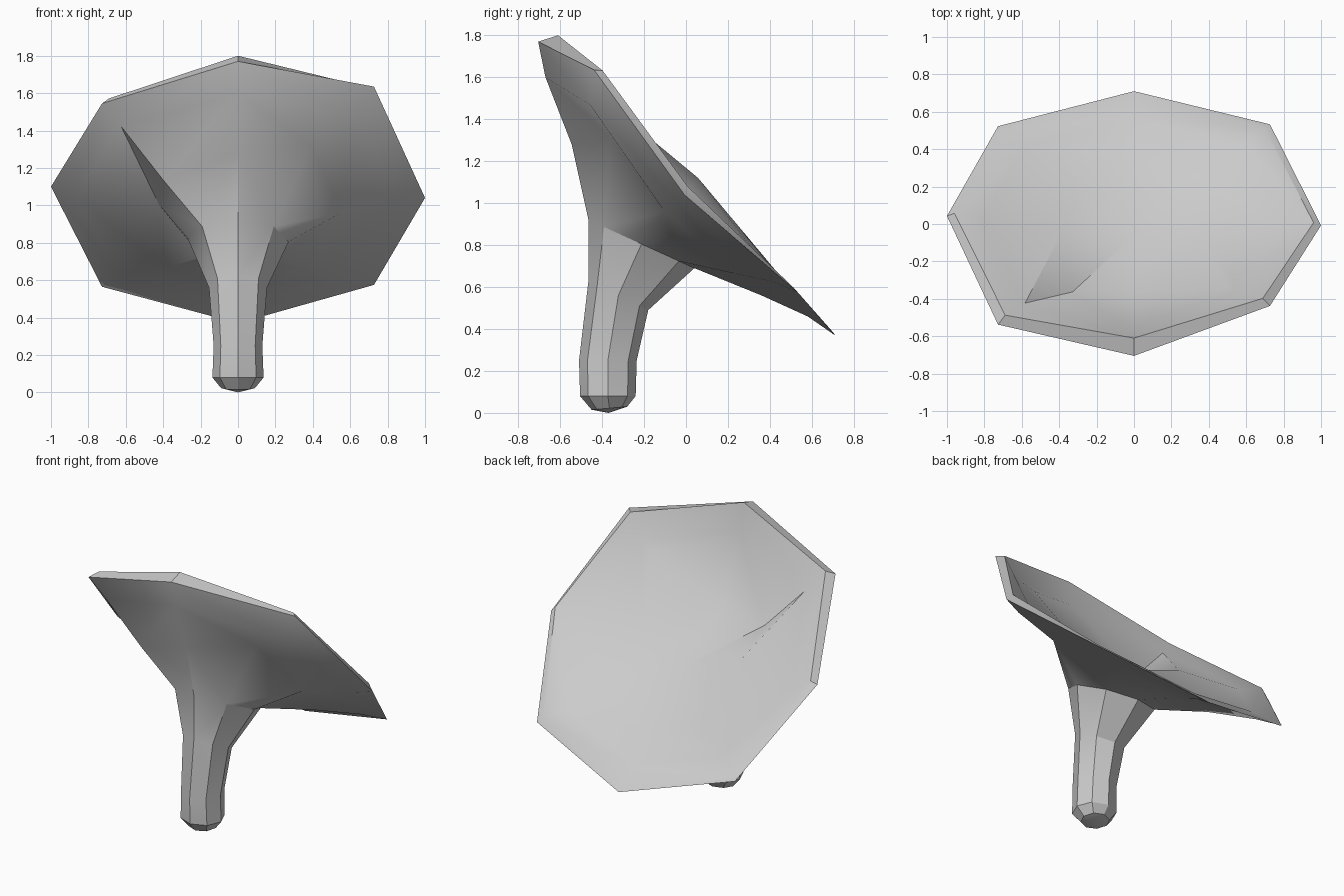
import bpy
import bmesh
import math
from mathutils import Vector

default_cube = bpy.data.objects.get("Cube")
if default_cube:
    bpy.data.objects.remove(default_cube, do_unlink=True)

SIDES = 8


def make_material(name, colour):
    material = bpy.data.materials.new(name)
    material.use_nodes = True
    material.diffuse_color = colour
    for node in material.node_tree.nodes:
        if node.type == "BSDF_PRINCIPLED":
            node.inputs["Base Color"].default_value = colour
            node.inputs["Roughness"].default_value = 0.8
    return material


def tilted_ring(front, back, half_width):
    """Octagon spanning a front and a back (y, z) point; corner 0 is the front."""
    front = Vector((0, *front))
    back = Vector((0, *back))
    centre = (front + back) / 2
    reach = (front - back) / 2
    ring = []
    for i in range(SIDES):
        angle = math.tau * i / SIDES
        side = Vector((half_width * math.sin(angle), 0, 0))
        ring.append(centre + reach * math.cos(angle) + side)
    return ring


def shift_ring(ring, shifts, amount=1.0):
    """Nudge chosen corners of a ring by (x, y, z)."""
    for corner, offset in shifts.items():
        ring[corner] += Vector(offset) * amount
    return ring


# Uneven corners of the cap rim and its lip
rim_wobble = {
    1: (0.02, 0.06, 0.07),
    2: (0, -0.01, -0.03),
    3: (0.02, 0.03, 0),
    5: (-0.02, 0.02, -0.01),
    6: (0, 0.04, 0.03),
    7: (-0.02, -0.04, -0.02),
}
lip_wobble = {
    1: (0.01, 0.02, 0.04),
    2: (0, -0.04, -0.01),
    3: (0.02, 0, 0.01),
    5: (-0.04, 0, -0.02),
    6: (0, 0.01, 0.03),
    7: (-0.01, -0.07, -0.02),
}
# Fold pressed into one side of the funnel, bulge on the other
outer_fold = {
    1: (0, 0.05, 0.14),
    2: (0, -0.01, 0.04),
    6: (0.13, -0.03, 0.08),
    7: (-0.01, -0.04, -0.04),
}
inner_fold = {
    1: (0.18, -0.08, 0.3),
    2: (-0.08, -0.06, 0.05),
    6: (0.07, -0.03, 0.15),
    7: (-0.01, -0.1, 0.03),
}
neck_fold = {6: (0, 0, 0.02)}

# Stem, from the foot up to the flare
stem = [
    tilted_ring((-0.45, 0.015), (-0.28, 0.03), 0.09),
    tilted_ring((-0.505, 0.08), (-0.24, 0.08), 0.137),
    tilted_ring((-0.51, 0.25), (-0.235, 0.25), 0.13),
    tilted_ring((-0.465, 0.63), (-0.18, 0.49), 0.155),
    shift_ring(tilted_ring((-0.465, 0.92), (0.04, 0.69), 0.27), neck_fold),
]
# Underside of the funnel cap
underside = [
    shift_ring(tilted_ring((-0.545, 1.28), (0.36, 0.56), 0.55), outer_fold),
    shift_ring(tilted_ring((-0.67, 1.6), (0.58, 0.46), 0.87), rim_wobble, 0.5),
    shift_ring(tilted_ring((-0.705, 1.77), (0.71, 0.37), 1.0), rim_wobble),
]
# Shallow inside of the funnel, from the middle out to the lip
inside = [
    shift_ring(tilted_ring((-0.37, 1.22), (0.36, 0.62), 0.45), inner_fold),
    shift_ring(tilted_ring((-0.57, 1.61), (0.57, 0.5), 0.81), rim_wobble, 0.5),
    shift_ring(tilted_ring((-0.61, 1.8), (0.705, 0.38), 0.96), lip_wobble),
]

bm = bmesh.new()


def add_loops(rings):
    return [[bm.verts.new(point) for point in ring] for ring in rings]


def bridge(small, large):
    """Plain quads between two loops."""
    for i in range(SIDES):
        j = (i + 1) % SIDES
        bm.faces.new((small[i], small[j], large[j], large[i]))


def bridge_creased(small, large, flipped=()):
    """Triangles between two loops, creased alike on both halves."""
    for i in range(SIDES):
        j = (i + 1) % SIDES
        a, b = (i, j) if i < SIDES // 2 else (j, i)
        if i in flipped:
            a, b = b, a
        bm.faces.new((small[a], small[b], large[a]))
        bm.faces.new((small[b], large[b], large[a]))


def close_with_fan(loop, tip):
    tip_vert = bm.verts.new(tip)
    for vert, following in zip(loop, loop[1:] + loop[:1]):
        bm.faces.new((vert, following, tip_vert))


stem_loops = add_loops(stem)
under_loops = add_loops(underside)
inner_loops = add_loops(inside)

for lower, upper in zip(stem_loops, stem_loops[1:]):
    bridge(lower, upper)
bridge_creased(stem_loops[-1], under_loops[0], flipped=(1, 6))
for group in (under_loops, inner_loops):
    for small, large in zip(group, group[1:]):
        bridge_creased(small, large)
bridge(under_loops[-1], inner_loops[-1])

# Foot, raised facet and floor of the funnel
close_with_fan(stem_loops[0], (0, -0.37, 0))
floor = inner_loops[0]
bm.faces.new(floor[:3])
close_with_fan(floor[:1] + floor[2:], (0, -0.06, 0.94))
bmesh.ops.recalc_face_normals(bm, faces=bm.faces[:])

mesh = bpy.data.meshes.new("funnel_mushroom")
bm.to_mesh(mesh)
bm.free()
mushroom = bpy.data.objects.new("funnel_mushroom", mesh)
bpy.context.collection.objects.link(mushroom)
mesh.materials.append(make_material("pale grey", (0.6, 0.6, 0.6, 1)))

# Soft shading with a crisp lip and stem corners
bpy.ops.object.select_all(action="DESELECT")
mushroom.select_set(True)
bpy.context.view_layer.objects.active = mushroom
bpy.ops.object.shade_smooth_by_angle(angle=math.radians(30))
